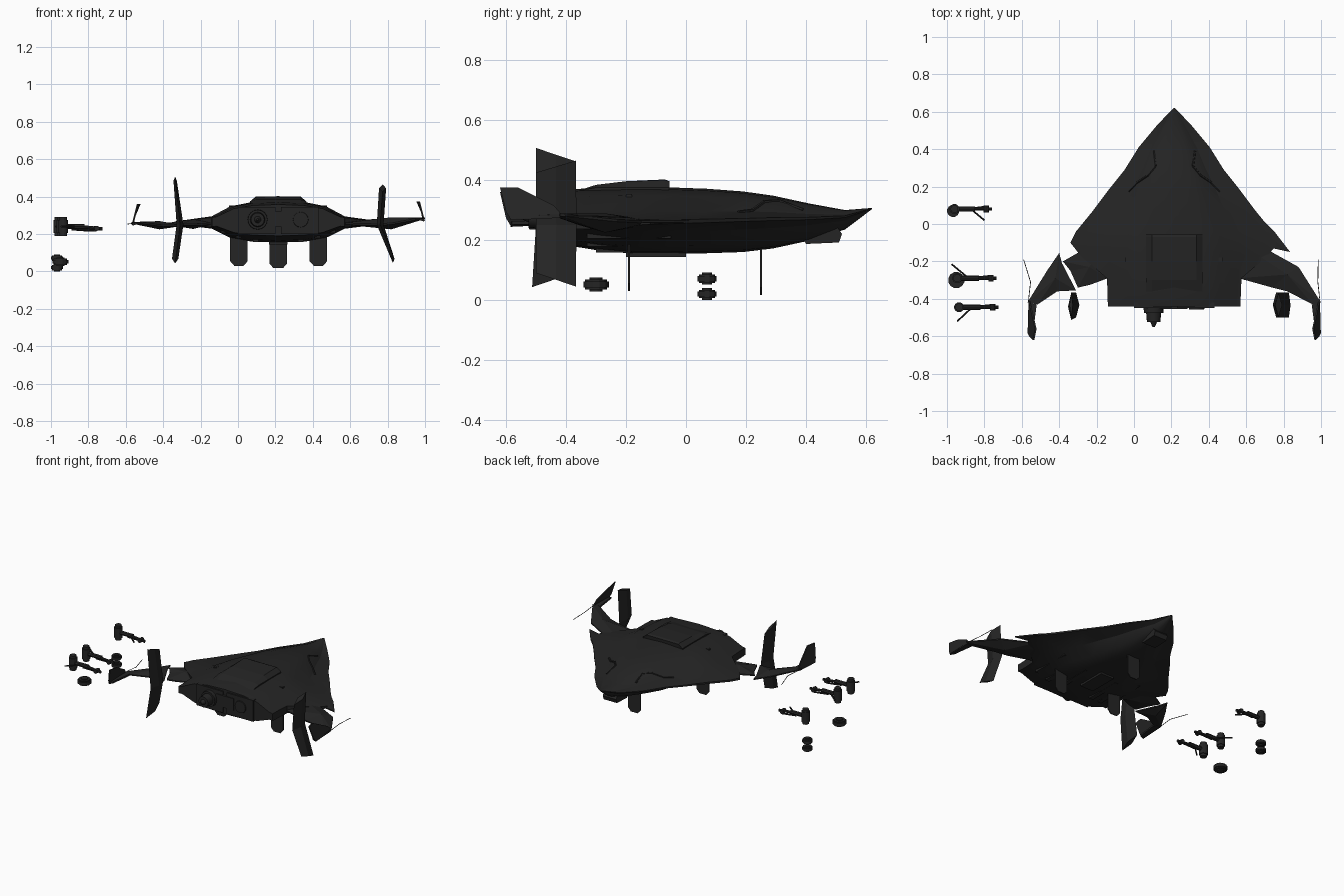
import bpy, bmesh, math
from mathutils import Vector
from mathutils.bvhtree import BVHTree

dark = bpy.data.materials.new("dark_grey")
dark.diffuse_color = (0.018, 0.018, 0.018, 1)
CX = 0.215  # aircraft centreline


def make(name, verts, faces, smooth=False):
    me = bpy.data.meshes.new(name)
    me.from_pydata([tuple(v) for v in verts], [], faces)
    bm = bmesh.new()
    bm.from_mesh(me)
    bmesh.ops.recalc_face_normals(bm, faces=bm.faces)
    bm.to_mesh(me)
    bm.free()
    me.materials.append(dark)
    ob = bpy.data.objects.new(name, me)
    bpy.context.collection.objects.link(ob)
    if smooth:
        bpy.ops.object.select_all(action='DESELECT')
        ob.select_set(True)
        bpy.context.view_layer.objects.active = ob
        bpy.ops.object.shade_smooth_by_angle(angle=math.radians(25))
    return ob


def loft(name, rings, smooth=False):
    n = len(rings[0])
    verts = [v for r in rings for v in r]
    faces = [(k * n + i, k * n + (i + 1) % n, (k + 1) * n + (i + 1) % n, (k + 1) * n + i)
             for k in range(len(rings) - 1) for i in range(n)]
    faces += [tuple(range(n)), tuple(range(len(verts) - n, len(verts)))]
    return make(name, verts, faces, smooth)


def slab(name, pts, off):
    off = Vector(off)
    return loft(name, [[Vector(p) - off for p in pts], [Vector(p) + off for p in pts]])


def lens(name, pts, apex, h, edge=0.004):
    # thin-edged panel that thickens to an apex
    n = len(pts)
    verts = [(x, y, z + edge) for x, y, z in pts] + [(x, y, z - edge) for x, y, z in pts]
    ax, ay, az = apex
    verts += [(ax, ay, az + h), (ax, ay, az - h)]
    faces = []
    for i in range(n):
        j = (i + 1) % n
        faces += [(i, j, 2 * n), (n + i, n + j, 2 * n + 1), (i, j, n + j, n + i)]
    return make(name, verts, faces)


def tube(name, p, q, r1, r2=None, n=12):
    p, q = Vector(p), Vector(q)
    r2 = r1 if r2 is None else r2
    a = (q - p).normalized()
    u = a.orthogonal().normalized()
    w = a.cross(u)
    ring = lambda c, r: [c + r * (math.cos(t) * u + math.sin(t) * w)
                         for t in [2 * math.pi * i / n for i in range(n)]]
    return loft(name, [ring(p, r1), ring(q, r2)], True)


def box(name, x0, x1, y0, y1, z0, z1):
    zm = (z0 + z1) / 2
    return slab(name, [(x0, y0, zm), (x1, y0, zm), (x1, y1, zm), (x0, y1, zm)], (0, 0, (z1 - z0) / 2))


# Fuselage: y, half width, shoulder width, top, bottom, edge height, edge half thickness
stations = [(0.62, 0.004, 0.002, 0.307, 0.303, 0.305, 0.001),
            (0.53, 0.09, 0.055, 0.300, 0.235, 0.278, 0.003),
            (0.41, 0.19, 0.12, 0.322, 0.198, 0.272, 0.004),
            (0.29, 0.265, 0.17, 0.348, 0.172, 0.270, 0.005),
            (0.19, 0.345, 0.22, 0.362, 0.160, 0.267, 0.005),
            (0.07, 0.435, 0.27, 0.371, 0.156, 0.264, 0.006),
            (-0.04, 0.525, 0.33, 0.375, 0.154, 0.261, 0.006),
            (-0.10, 0.555, 0.35, 0.376, 0.154, 0.260, 0.007),
            (-0.17, 0.50, 0.355, 0.376, 0.154, 0.260, 0.010),
            (-0.29, 0.36, 0.34, 0.374, 0.165, 0.262, 0.025),
            (-0.37, 0.356, 0.335, 0.370, 0.178, 0.263, 0.026),
            (-0.44, 0.355, 0.33, 0.358, 0.190, 0.264, 0.024)]
rings = []
for y, w, s, zt, zb, ze, e in stations:
    f = max(0.30, e / (zt - ze))
    top = [(0, 1), (0.42 * s, 0.94), (0.72 * s, 0.76), (s, f)]
    half = [(x, ze + k * (zt - ze)) for x, k in top] + [(w, ze + e), (w, ze - e)]
    half += [(x, ze - k * (ze - zb)) for x, k in reversed(top)]
    rings.append([(CX + x, y, z) for x, z in half] + [(CX - x, y, z) for x, z in half[-2:0:-1]])
body = loft("fuselage", rings, True)
bm = bmesh.new()
bm.from_mesh(body.data)
tree = BVHTree.FromBMesh(bm)
bm.free()


def on_top(x, y):
    hit = tree.ray_cast(Vector((x, y, 1)), Vector((0, 0, -1)))[0]
    return hit.z if hit else 0.3


# Curved ridges and small vents on the upper skin
for s in (-1, 1):
    path = [(0.11, 0.39), (0.10, 0.31), (0.14, 0.26), (0.20, 0.22), (0.245, 0.175)]
    pts = [(CX + s * x, y, on_top(CX + s * x, y)) for x, y in path]
    for a, b in zip(pts, pts[1:]):
        tube("skin_ridge", a, b, 0.006, n=6)
    box("skin_vent", CX + s * 0.25 - 0.012, CX + s * 0.25 + 0.012, -0.2, -0.18, 0.33, on_top(CX + s * 0.25, -0.19) + 0.004)

# Dorsal scoop
prof = [(-0.36, 0.365), (-0.30, 0.384), (-0.20, 0.396), (-0.07, 0.402), (-0.055, 0.396), (-0.06, 0.36)]
loft("dorsal_scoop", [[(CX + k, y, min(z, zmax)) for y, z in prof]
                      for k, zmax in ((-0.15, 0.375), (-0.12, 0.40), (0, 0.402), (0.12, 0.40), (0.15, 0.375))])

# Belly: chin intake, keel tray and weapon bay rails
slab("chin_intake", [(CX, 0.40, 0.187), (CX, 0.51, 0.192), (CX, 0.52, 0.22), (CX, 0.50, 0.25), (CX, 0.38, 0.22)], (0.05, 0, 0))
box("keel_tray", CX - 0.05, CX + 0.05, -0.20, 0.0, 0.143, 0.17)
for s in (-1, 1):
    for d, y0, y1, z in ((0.12, -0.3, -0.05, 0.158), (0.21, -0.33, -0.03, 0.178), (0.29, -0.33, -0.05, 0.205)):
        box("bay_rail", CX + s * d - 0.015, CX + s * d + 0.015, y0, y1, z, z + 0.03)

# Gear doors hanging across the airflow
for x, y, z0 in ((0.005, -0.19, 0.03), (0.43, -0.19, 0.03), (CX, 0.25, 0.017)):
    slab("gear_door", [(x - 0.047, y, 0.20), (x - 0.047, y, z0 + 0.025), (x - 0.025, y, z0), (x + 0.025, y, z0),
                       (x + 0.047, y, z0 + 0.025), (x + 0.047, y, 0.20)], (0, 0.003, 0))

# Rear bulkhead panels and the one remaining exhaust nozzle
box("tail_panel", 0.15, 0.285, -0.455, -0.43, 0.24, 0.32)
for x0, x1 in ((0.0, 0.20), (0.23, 0.43)):
    box("tail_deck", x0, x1, -0.45, -0.42, 0.20, 0.345)
tube("empty_exhaust_ring", (0.335, -0.43, 0.277), (0.335, -0.457, 0.277), 0.045, 0.04, 16)
for y0, y1, r1, r2 in ((-0.42, -0.475, 0.055, 0.052), (-0.475, -0.525, 0.04, 0.036), (-0.525, -0.55, 0.018, 0.006)):
    tube("exhaust_nozzle", (0.105, y0, 0.277), (0.105, y1, 0.277), r1, r2, 16)

# Right wing and torn leading edge strip
lens("right_wing", [(0.56, -0.10, 0.26), (0.70, -0.13, 0.26), (0.88, -0.23, 0.265), (1.0, -0.42, 0.285), (0.955, -0.43, 0.28),
                    (0.82, -0.36, 0.255), (0.74, -0.34, 0.25), (0.56, -0.29, 0.255)], (0.82, -0.27, 0.257), 0.032)
lens("right_edge_strip", [(0.70, 0.01, 0.262), (0.75, -0.04, 0.262), (0.835, -0.15, 0.262), (0.72, -0.125, 0.26)],
     (0.74, -0.08, 0.262), 0.008)
# Left wing, broken into two panels
lens("left_wing_inner", [(-0.15, -0.12, 0.26), (-0.24, -0.12, 0.26), (-0.38, -0.20, 0.255), (-0.34, -0.25, 0.25), (-0.30, -0.34, 0.25),
                         (-0.235, -0.325, 0.25), (-0.14, -0.29, 0.255)], (-0.24, -0.23, 0.253), 0.026)
lens("left_wing_outer", [(-0.40, -0.155, 0.25), (-0.465, -0.25, 0.25), (-0.57, -0.42, 0.26), (-0.515, -0.43, 0.26), (-0.41, -0.36, 0.245),
                         (-0.31, -0.355, 0.245), (-0.385, -0.21, 0.25)], (-0.42, -0.29, 0.247), 0.022)

# Upswept wing tips, tail fins and thin probes
for name, b, t, zb, dz in (("right", 0.995, 0.957, 0.28, 0), ("left", -0.565, -0.525, 0.258, -0.015)):
    s = 1 if name == "right" else -1
    slab(name + "_winglet", [(b - s * 0.005, -0.41, zb), (b - s * 0.012, -0.44, zb + 0.035), (t, -0.56, 0.375 + dz),
                             (t + s * 0.012, -0.62, 0.375 + dz), (b - s * 0.008, -0.60, zb + 0.015), (b, -0.585, zb - 0.01)], (0.004, 0, 0))
    slab(name + "_tip_foot", [(b, -0.42, zb), (b, -0.585, zb - 0.008), (b - s * 0.025, -0.58, zb), (b - s * 0.045, -0.43, zb)], (0, 0, 0.006))
    px = -0.59 if s < 0 else 0.985
    mid = (b - s * 0.012, -0.31, zb)
    tube(name + "_probe", (b, -0.42, zb), mid, 0.002, n=5)
    tube(name + "_probe_tip", mid, (px, -0.19, zb - 0.005), 0.002, n=5)


def fin(name, root, tip, tz, y0, y1, th):
    # root chord then tip chord; tz holds the tip heights at rear and front
    pr = [(-0.50, root[1]), (-0.365, root[1])]
    ring = lambda x, ys, zs, t: [(x, ys[0], zs[0]), (x - t, sum(ys) / 2, sum(zs) / 2),
                                 (x, ys[1], zs[1]), (x + t, sum(ys) / 2, sum(zs) / 2)]
    loft(name, [ring(root[0], (-0.50, -0.365), (root[1],) * 2, 0.018), ring(tip, (y0, y1), tz, th)])


fin("left_upper_fin", (-0.31, 0.25), -0.336, (0.507, 0.462), -0.50, -0.367, 0.009)
fin("left_lower_fin", (-0.31, 0.25), -0.336, (0.043, 0.092), -0.513, -0.37, 0.017)
fin("right_upper_fin", (0.76, 0.25), 0.773, (0.425, 0.465), -0.50, -0.367, 0.019)
fin("right_lower_fin", (0.76, 0.25), 0.828, (0.09, 0.045), -0.50, -0.367, 0.009)


# Detached landing gear legs lying beside the aircraft
def gear(name, x, y, length, link):
    tube(name + "_axle_drum", (x, y, 0.19), (x, y, 0.29), 0.021)
    tube(name + "_drum_band", (x, y, 0.205), (x, y, 0.275), 0.027)
    tube(name + "_leg", (x, y, 0.24), (x + length * 0.55, y, 0.24), 0.014, n=8)
    tube(name + "_upper_leg", (x + length * 0.5, y, 0.238), (x + length, y, 0.228), 0.009, n=8)
    tube(name + "_hinge", (x + length - 0.03, y - 0.018, 0.23), (x + length - 0.03, y + 0.018, 0.23), 0.014, n=8)
    tube(name + "_brace", (x + length * 0.35, y, 0.225), (x + length * 0.85, y + 0.012, 0.218), 0.006, n=6)
    tube(name + "_link", link[0], link[1], 0.005, n=6)


gear("nose_gear", -0.96, 0.08, 0.20, ((-0.86, 0.07, 0.24), (-0.80, 0.02, 0.235)))
gear("main_gear_a", -0.945, -0.29, 0.21, ((-0.975, -0.215, 0.24), (-0.89, -0.285, 0.24)))
gear("main_gear_b", -0.935, -0.445, 0.21, ((-0.945, -0.52, 0.24), (-0.87, -0.45, 0.24)))

# Loose wheels
for x, y, z, r, h in ((-0.967, 0.07, 0.02, 0.033, 0.014), (-0.967, 0.07, 0.071, 0.033, 0.014), (-0.95, -0.30, 0.052, 0.044, 0.017)):
    tube("loose_tyre", (x, y, z - h * 0.6), (x, y, z + h * 0.6), r)
    tube("loose_tyre_shoulder", (x, y, z - h), (x, y, z + h), r * 0.85)
    tube("loose_hub", (x, y, z - h - 0.006), (x, y, z + h + 0.006), r * 0.5)
